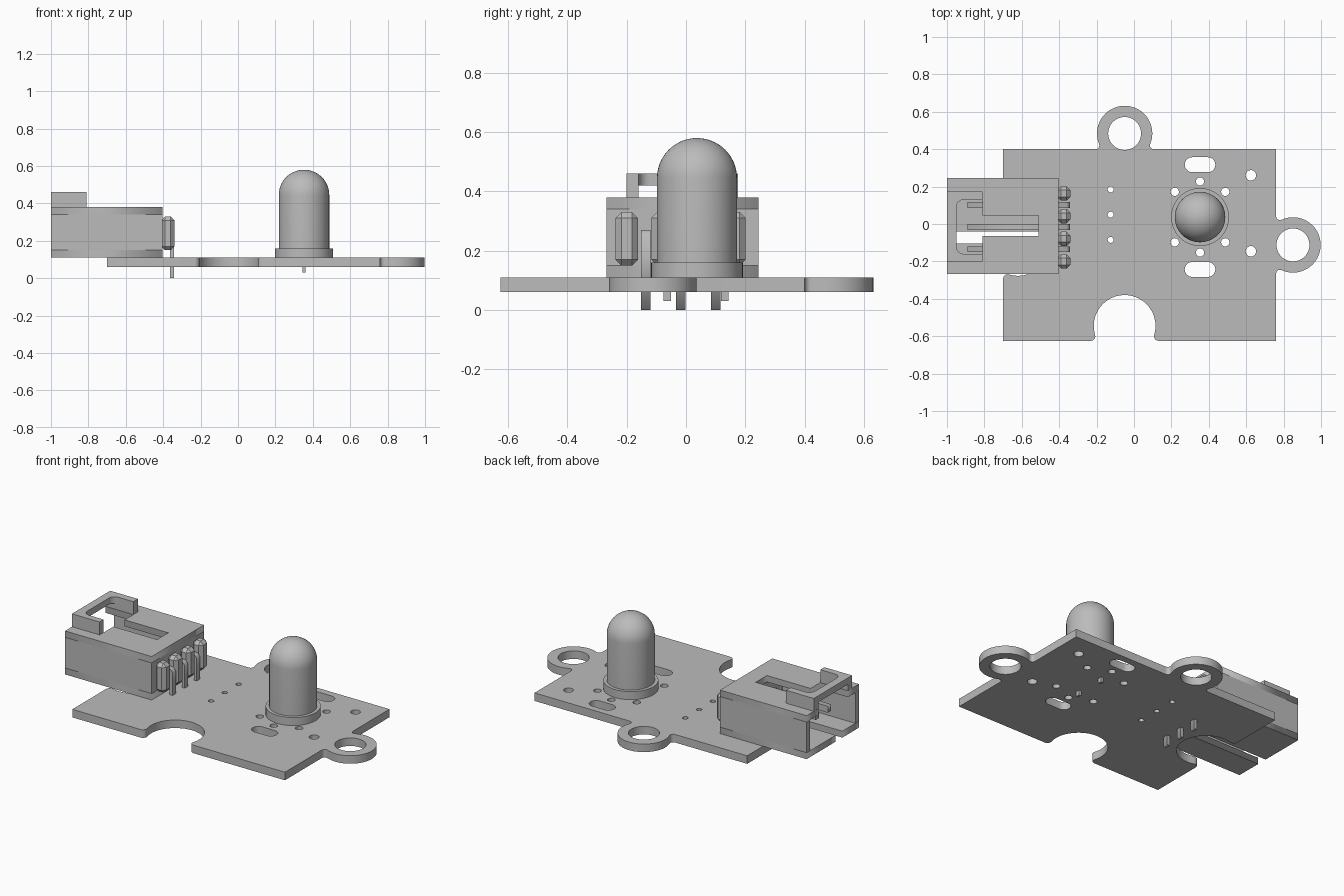
import bpy
import bmesh
from math import pi, cos, sin, atan2, sqrt, radians
from mathutils import Vector, Matrix

cube = bpy.data.objects.get("Cube")
if cube:
    bpy.data.objects.remove(cube, do_unlink=True)

grey = bpy.data.materials.new("neutral_grey")
grey.use_nodes = True
COLOR = (0.5, 0.5, 0.5, 1)
grey.diffuse_color = COLOR
grey.node_tree.nodes["Principled BSDF"].inputs["Base Color"].default_value = COLOR


def add_mesh(name, mesh, smooth=False):
    ob = bpy.data.objects.new(name, mesh)
    bpy.context.scene.collection.objects.link(ob)
    mesh.materials.clear()
    mesh.materials.append(grey)
    if smooth:
        bpy.ops.object.select_all(action='DESELECT')
        ob.select_set(True)
        bpy.context.view_layer.objects.active = ob
        bpy.ops.object.shade_smooth_by_angle(angle=radians(35))
    return ob


def box(name, x, y, z, bevel=0):
    bm = bmesh.new()
    bmesh.ops.create_cube(bm, size=1)
    for v in bm.verts:
        v.co = [lo + (hi - lo) * (c + 0.5) for (lo, hi), c in zip((x, y, z), v.co)]
    mesh = bpy.data.meshes.new(name)
    bm.to_mesh(mesh)
    bm.free()
    ob = add_mesh(name, mesh)
    if bevel:
        mod = ob.modifiers.new("chamfer", 'BEVEL')
        mod.width = bevel
        mod.segments = 1
    return ob


def plate(name, loops, low, high, matrix=None, smooth=False):
    """Filled outline with holes, thickened between two heights."""
    curve = bpy.data.curves.new(name, 'CURVE')
    curve.dimensions = '2D'
    curve.fill_mode = 'BOTH'
    curve.extrude = (high - low) / 2
    for pts in loops:
        spline = curve.splines.new('POLY')
        spline.points.add(len(pts) - 1)
        for p, co in zip(spline.points, pts):
            p.co = (co[0], co[1], 0, 1)
        spline.use_cyclic_u = True
    temp = bpy.data.objects.new(name + "_outline", curve)
    bpy.context.scene.collection.objects.link(temp)
    deps = bpy.context.evaluated_depsgraph_get()
    mesh = bpy.data.meshes.new_from_object(temp.evaluated_get(deps))
    bpy.data.objects.remove(temp, do_unlink=True)
    bm = bmesh.new()
    bm.from_mesh(mesh)
    bmesh.ops.remove_doubles(bm, verts=bm.verts, dist=0.0001)
    bmesh.ops.translate(bm, verts=bm.verts, vec=(0, 0, (low + high) / 2))
    if matrix:
        bmesh.ops.transform(bm, matrix=matrix, verts=bm.verts)
    bmesh.ops.recalc_face_normals(bm, faces=bm.faces)
    bm.to_mesh(mesh)
    bm.free()
    return add_mesh(name, mesh, smooth)


def arc(cx, cy, r, a0, a1, n):
    return [(cx + r * cos(a0 + (a1 - a0) * i / n), cy + r * sin(a0 + (a1 - a0) * i / n))
            for i in range(n + 1)]


def circle(cx, cy, r, n=24):
    return arc(cx, cy, r, 0, 2 * pi, n)[:-1]


def slot(cx, cy, half, r):
    return (arc(cx + half - r, cy, r, -pi / 2, pi / 2, 10)
            + arc(cx - half + r, cy, r, pi / 2, 3 * pi / 2, 10))


def lobe(origin, along, sign, r, d, f):
    """Round tab (sign 1) or notch (sign -1) with filleted necks on an edge."""
    u = sqrt((r + f) ** 2 - (d - f) ** 2)
    e = atan2(f - d, u)
    local = (arc(-u, f, f, -pi / 2, -e, 5)
             + arc(0, d, r, pi - e, e, 40)[1:-1]
             + arc(u, f, f, pi + e, 3 * pi / 2, 5))
    o, t = Vector(origin), Vector(along)
    n = Vector((t.y, -t.x))
    return [o + t * a + n * b * sign for a, b in local]


# Circuit board with tabs, notches and drilled holes
X0, X1, Y0, Y1 = -0.70, 0.76, -0.625, 0.40
outline = [(X0, Y0)] + lobe((-0.05, Y0), (1, 0), -1, 0.165, 0.08, 0.025)
outline += [(X1, Y0)] + lobe((X1, -0.112), (0, 1), 1, 0.148, 0.09, 0.02)
outline += [(X1, Y1)] + lobe((-0.05, Y1), (-1, 0), 1, 0.148, 0.084, 0.02)
outline += [(X0, Y1)] + lobe((X0, -0.112), (0, -1), -1, 0.165, 0.08, 0.025)
LX, LY = 0.353, 0.037
holes = [circle(-0.05, 0.484, 0.088, 40), circle(0.85, -0.112, 0.088, 40)]
holes += [slot(LX, LY + s * 0.28, 0.082, 0.04) for s in (-1, 1)]
holes += [circle(LX, LY + s * 0.19, 0.022) for s in (-1, 1)]
holes += [circle(LX + a * 0.135, LY + b * 0.135, 0.022) for a in (-1, 1) for b in (-1, 1)]
holes += [circle(0.625, LY + 0.02 + s * 0.203, 0.028) for s in (-1, 1)]
holes += [circle(-0.125, 0.05 + k * 0.135, 0.016) for k in (-1, 0, 1)]
plate("circuit_board", [outline] + holes, 0.06, 0.11, smooth=True)

# Light bulb with flange and dome
profile = [(0, 0.11), (0.155, 0.11), (0.155, 0.16), (0.135, 0.16)]
profile += arc(0, 0.445, 0.135, 0, pi / 2, 14)[:-1] + [(0, 0.58)]
bm = bmesh.new()
verts = [bm.verts.new((r, 0, z)) for r, z in profile]
edges = [bm.edges.new(pair) for pair in zip(verts, verts[1:])]
bmesh.ops.spin(bm, geom=verts + edges, cent=(0, 0, 0), axis=(0, 0, 1),
               angle=2 * pi, steps=48)
bmesh.ops.remove_doubles(bm, verts=bm.verts, dist=0.0001)
bmesh.ops.recalc_face_normals(bm, faces=bm.faces)
bmesh.ops.translate(bm, verts=bm.verts, vec=(LX, LY, 0))
bulb = bpy.data.meshes.new("led_bulb")
bm.to_mesh(bulb)
bm.free()
add_mesh("led_bulb", bulb, True)
for i, y in enumerate((-0.063, 0.131)):
    box(f"led_leg_{i + 1}", (0.345, 0.362), (y - 0.013, y + 0.013), (0.03, 0.12))

# Connector housing: side walls, back wall, slotted floor and lid
A, B, C0, C1 = -1.0, -0.405, -0.268, 0.245
box("housing_wall_front", (A, B), (C0, C0 + 0.035), (0.15, 0.34))
box("housing_wall_rear", (A, B), (C1 - 0.035, C1), (0.15, 0.34))
box("housing_back", (-0.5, B), (C0 + 0.035, C1 - 0.035), (0.15, 0.34))
plate("housing_floor", [[(A, C0), (B, C0), (B, C1), (A, C1), (A, -0.04),
                         (-0.51, -0.04), (-0.51, -0.105), (A, -0.105)]], 0.11, 0.15)
plate("housing_lid", [[(A, C0), (B, C0), (B, C1), (A, C1), (A, 0.13), (-0.81, 0.13),
                       (-0.81, 0.045), (-0.51, 0.045), (-0.51, -0.065),
                       (-0.81, -0.065), (-0.81, -0.16), (A, -0.16)]], 0.34, 0.38)

# Raised latch frame with rounded inner corners
inner = arc(-0.91, 0.09, 0.04, pi / 2, pi, 6) + arc(-0.91, -0.12, 0.04, pi, 3 * pi / 2, 6)
plate("latch_frame", [[(-0.81, -0.2), (-0.81, -0.16)] + inner[::-1]
                      + [(-0.81, 0.13), (-0.81, 0.175), (A, 0.175), (A, -0.2)]],
      0.42, 0.46, smooth=True)
for side, y in (("front", (-0.2, -0.16)), ("rear", (0.13, 0.175))):
    box("latch_rail_" + side, (A, -0.81), y, (0.38, 0.42))

# Bent contact pins and the ribs between them
upright = Matrix.Rotation(pi / 2, 4, 'X')
for i in range(3):
    y = -0.135 + i * 0.118
    plate(f"contact_pin_{i + 1}", [[(-0.89, 0.23), (-0.363, 0.23), (-0.363, 0),
                                    (-0.343, 0), (-0.343, 0.25), (-0.36, 0.27),
                                    (-0.89, 0.27)]],
          -y - 0.016, -y + 0.016, upright)
for i in range(4):
    y = -0.2 + i * 0.121
    box(f"housing_rib_{i + 1}", (-0.41, -0.34), (y - 0.038, y + 0.038), (0.15, 0.33), 0.02)
